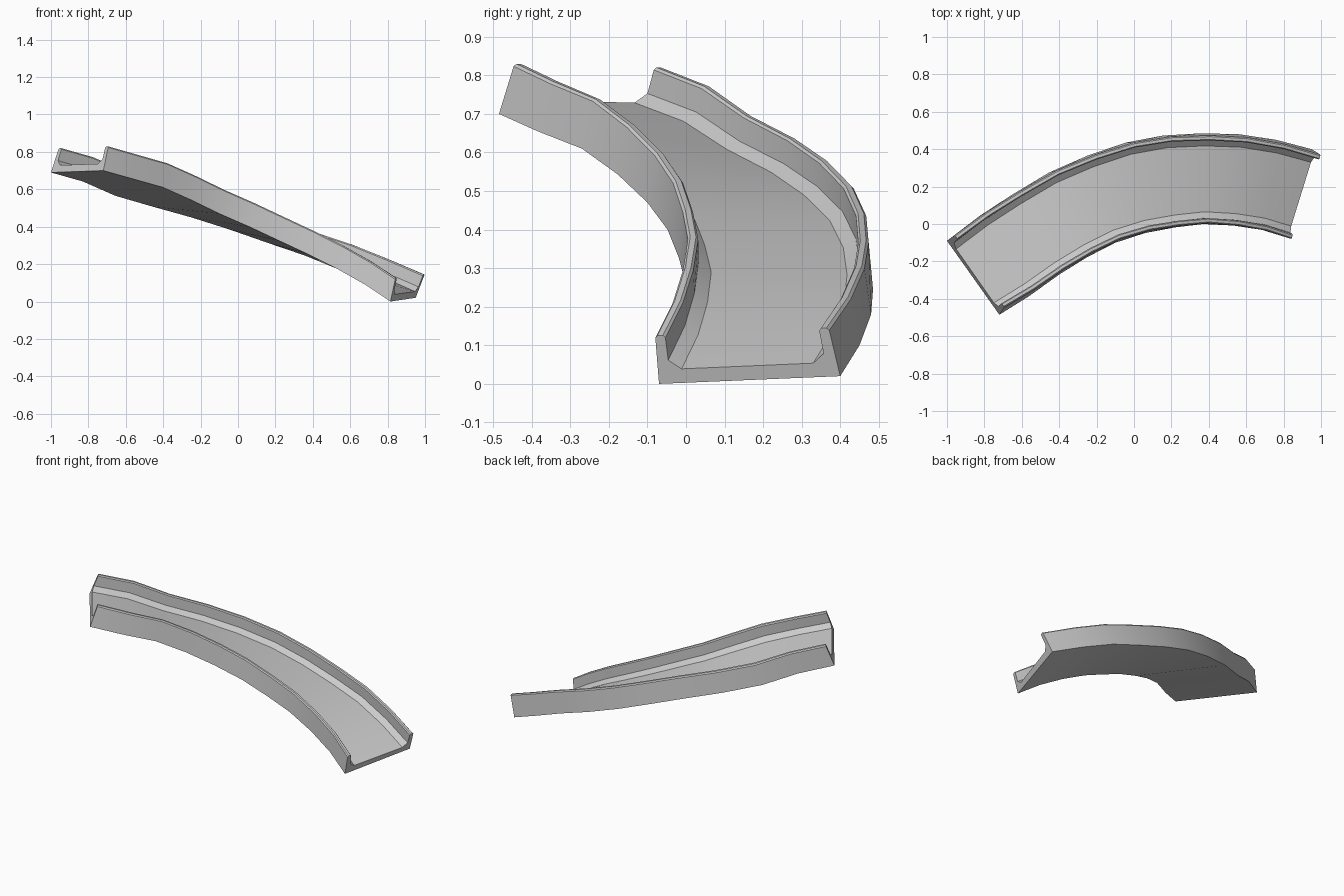
import bpy, bmesh
from mathutils import Vector as V

if "Cube" in bpy.data.objects:
    bpy.data.objects.remove(bpy.data.objects["Cube"])

# Two lower edge rails of the banked, descending curve (upper end to lower end)
inner = [(-.72, -.485, .70), (-.56, -.385, .655), (-.40, -.27, .61), (-.25, -.177, .543),
         (-.10, -.10, .47), (.06, -.048, .40), (.22, -.018, .325), (.37, 0, .255),
         (.53, -.008, .175), (.68, -.03, .09), (.815, -.07, 0)]
outer = [(-1, -.09, .69), (-.83, .04, .642), (-.655, .155, .565), (-.455, .275, .507),
         (-.25, .365, .45), (-.045, .435, .385), (.155, .473, .315), (.36, .485, .245),
         (.56, .48, .18), (.76, .45, .10), (.95, .40, .02)]

# Half of the trough section: distance in from the side, fraction of wall height
half = [(0, 0), (0, .95), (.006, 1), (.021, 1), (.027, .95), (.03, .48), (.064, .29)]

bm = bmesh.new()
rings = []
n = len(inner)
for i, (a, b) in enumerate(zip(inner, outer)):
    t = i / (n - 1)
    a, b = V(a), V(b)
    across = (b - a).normalized()
    up_in = V((.027, .04, .130)).lerp(V((.027, -.01, .125)), t)
    up_out = V((.042, .03, .130)).lerp(V((.048, -.03, .125)), t)
    pts = [a + across * d + up_in * h for d, h in half]
    pts += [b - across * d + up_out * h for d, h in reversed(half)]
    rings.append([bm.verts.new(p) for p in pts])

# Skin the trough and cap both ends
for r, s in zip(rings, rings[1:]):
    for k in range(len(r)):
        j = (k + 1) % len(r)
        bm.faces.new((r[k], r[j], s[j], s[k]))
bm.faces.new(rings[0])
bm.faces.new(rings[-1][::-1])
bmesh.ops.recalc_face_normals(bm, faces=bm.faces)

mesh = bpy.data.meshes.new("curved_slide_trough")
bm.to_mesh(mesh)
bm.free()
trough = bpy.data.objects.new("curved_slide_trough", mesh)
bpy.context.collection.objects.link(trough)
bpy.context.view_layer.objects.active = trough
trough.select_set(True)
bpy.ops.object.shade_smooth_by_angle(angle=0.35)
